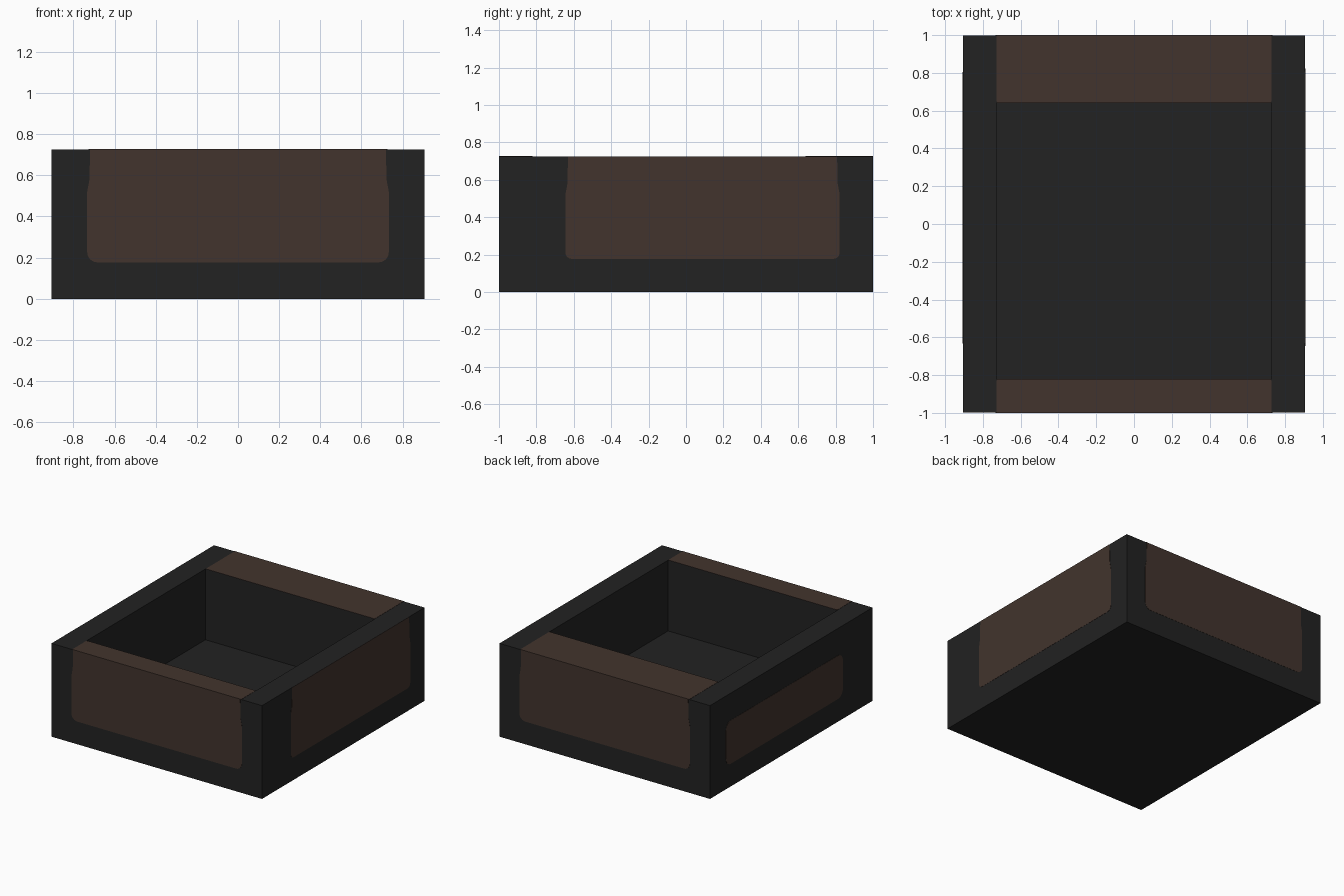
import bpy, bmesh, math
from mathutils import Vector

cube = bpy.data.objects.get("Cube")
if cube:
    bpy.data.objects.remove(cube, do_unlink=True)

W, D, H = 0.907, 1.0, 0.727            # outer half width, half depth, height
IN_X, IN_FRONT, IN_BACK, FLOOR = 0.728, -0.82, 0.64, 0.175
T = 0.0015                             # thickness of the colour plates
X, Y, Z = Vector((1, 0, 0)), Vector((0, 1, 0)), Vector((0, 0, 1))


def material(name, rgb):
    m = bpy.data.materials.new(name)
    m.use_nodes = True
    m.diffuse_color = (*rgb, 1)
    bsdf = m.node_tree.nodes["Principled BSDF"]
    bsdf.inputs["Base Color"].default_value = (*rgb, 1)
    bsdf.inputs["Roughness"].default_value = 0.8
    return m


dark = material("charcoal", (0.016, 0.016, 0.016))
brown = material("dark brown", (0.0545, 0.0343, 0.0262))


def add_object(name, bm, mat):
    bmesh.ops.recalc_face_normals(bm, faces=bm.faces)
    mesh = bpy.data.meshes.new(name)
    bm.to_mesh(mesh)
    bm.free()
    mesh.materials.append(mat)
    ob = bpy.data.objects.new(name, mesh)
    bpy.context.collection.objects.link(ob)


# Rounded-rectangle outline; each corner is (u, v, radius, start angle)
def rounded(u0, u1, v0, v1, r_low, r_high, steps=6):
    pts = []
    corners = [(u0, v0, r_low, 180), (u1, v0, r_low, 270),
               (u1, v1, r_high, 0), (u0, v1, r_high, 90)]
    for u, v, r, start in corners:
        cu, cv = u + (r if u == u0 else -r), v + (r if v == v0 else -r)
        for i in range(steps + 1 if r else 1):
            a = math.radians(start + 90 * i / steps)
            pts.append((cu + r * math.cos(a), cv + r * math.sin(a)))
    return pts


# Panel running up to the rim, slightly narrower near the top
def open_panel(u0, u1, r):
    step, top = 0.014, H - T
    pts = rounded(u0, u1, 0.177, 0.52, r, 0)
    return pts[:-1] + [(u1 - step * 0.8, 0.58), (u1 - step, top),
                       (u0 + step, top), (u0 + step * 0.8, 0.58), pts[-1]]


# Thin plate lying on one side of the box
def plate(name, outline, origin, u, v):
    bm = bmesh.new()
    n = u.cross(v)
    base = [bm.verts.new(origin + u * a + v * b - n * T) for a, b in outline]
    face = bm.faces.new(base)
    out = bmesh.ops.extrude_face_region(bm, geom=[face])
    moved = [g for g in out["geom"] if isinstance(g, bmesh.types.BMVert)]
    bmesh.ops.translate(bm, verts=moved, vec=n * T)
    add_object(name, bm, brown)


# Open box: rectangular rings joined from the base, over the rim, to the floor
bm = bmesh.new()
ow, od = W - T, D - T
outer, inner = (-ow, ow, -od, od), (-IN_X, IN_X, IN_FRONT, IN_BACK)
rings = []
for (x0, x1, y0, y1), z in [(outer, 0), (outer, H - T), (inner, H - T), (inner, FLOOR)]:
    rings.append([bm.verts.new((x, y, z))
                  for x, y in [(x0, y0), (x1, y0), (x1, y1), (x0, y1)]])
for a, b in zip(rings, rings[1:]):
    for i in range(4):
        j = (i + 1) % 4
        bm.faces.new((a[i], a[j], b[j], b[i]))
bm.faces.new(rings[0])
bm.faces.new(rings[-1])
add_object("open_box", bm, dark)

# Side panels
plate("front_panel", open_panel(-0.733, 0.733, 0.05), -Y * D, X, Z)
plate("back_panel", open_panel(-0.733, 0.733, 0.05), Y * D, -X, Z)
plate("left_panel", open_panel(-0.645, 0.822, 0.035), X * W, Y, Z)
plate("right_panel", rounded(-0.805, 0.633, 0.177, 0.515, 0.06, 0.06), -X * W, -Y, Z)

# Rim panels on the front and back walls
plate("front_rim_panel", rounded(-0.727, 0.727, -D, IN_FRONT, 0, 0.01), Z * H, X, Y)
plate("back_rim_panel", rounded(-0.727, 0.727, IN_BACK, D, 0.01, 0), Z * H, X, Y)
